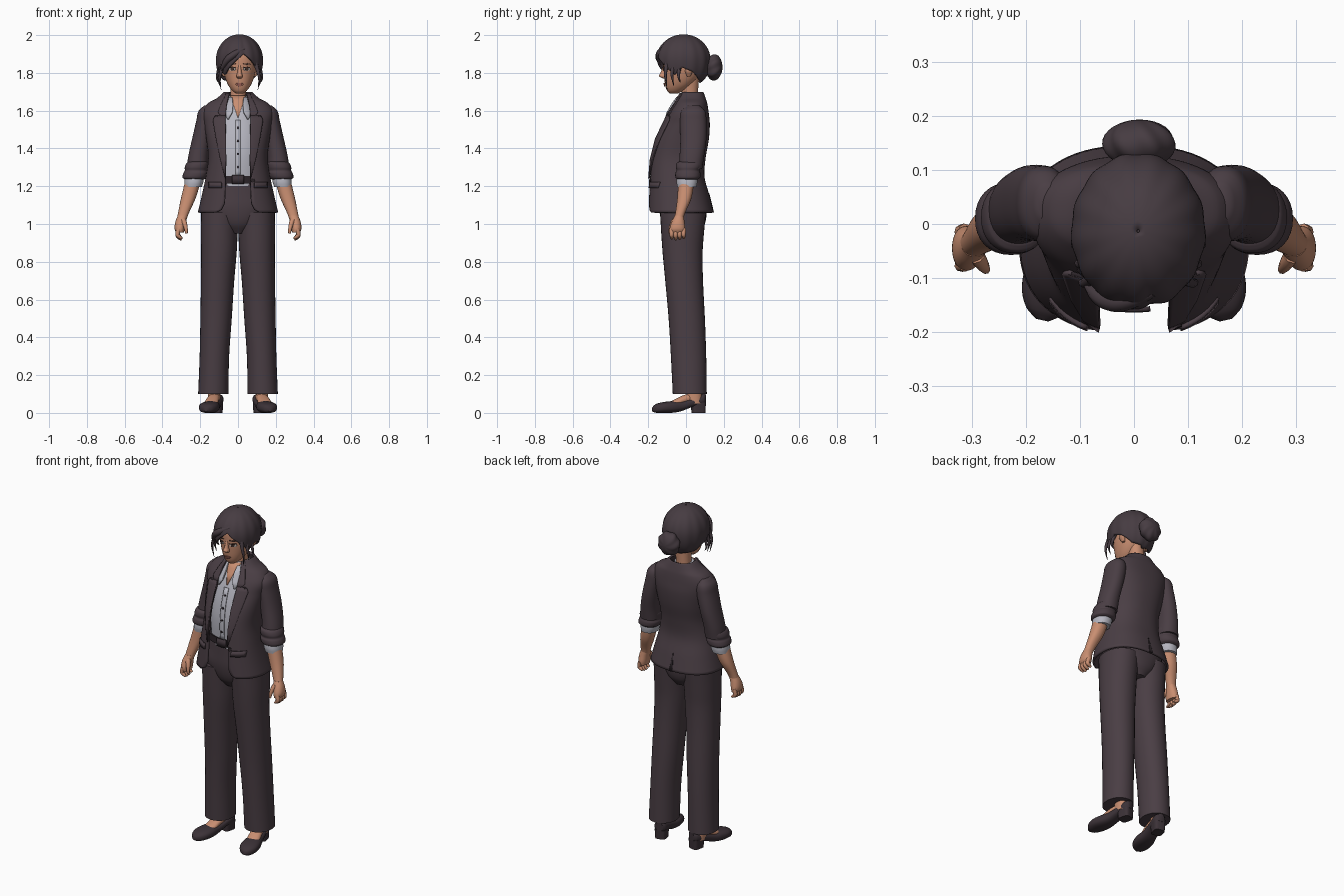
import bpy, bmesh
from math import sin, cos, pi, asin, acos, radians
from mathutils import Matrix, Vector

cube = bpy.data.objects.get("Cube")
if cube:
    bpy.data.objects.remove(cube, do_unlink=True)


def material(name, r, g, b):
    m = bpy.data.materials.new(name)
    m.use_nodes = True
    m.diffuse_color = (r, g, b, 1)
    m.node_tree.nodes["Principled BSDF"].inputs["Base Color"].default_value = (r, g, b, 1)
    return m


SUIT = material("suit charcoal plum", .068, .048, .058)
HAIR = material("dark brown hair", .062, .045, .054)
SKIN = material("warm skin", .58, .27, .165)
SHIRT = material("pale grey shirt", .47, .47, .53)
SHOE = material("shoe leather", .045, .032, .039)
BELT = material("belt and seams", .025, .018, .022)
LIPS = material("muted lips", .36, .13, .1)
EYE = material("eye white", .6, .55, .52)
IRIS = material("iris and brow", .06, .032, .025)


def finish(name, bm, mat, matrix=None, thick=0, angle=45):
    bmesh.ops.recalc_face_normals(bm, faces=bm.faces)
    mesh = bpy.data.meshes.new(name)
    bm.to_mesh(mesh)
    bm.free()
    if matrix:
        mesh.transform(matrix)
    mesh.polygons.foreach_set("use_smooth", [True] * len(mesh.polygons))
    mesh.set_sharp_from_angle(angle=radians(angle))
    mesh.materials.append(mat)
    ob = bpy.data.objects.new(name, mesh)
    bpy.context.collection.objects.link(ob)
    if thick:
        mod = ob.modifiers.new("thickness", 'SOLIDIFY')
        mod.thickness = thick
        mod.offset = 0
    return ob


def grid(name, rows, mat, closed=False, caps=False, **kw):
    """Skin equal rows of points into a sheet or tube."""
    bm = bmesh.new()
    vs = [[bm.verts.new(p) for p in row] for row in rows]
    n = len(vs[0])
    for a, b in zip(vs, vs[1:]):
        for i in range(n if closed else n - 1):
            j = (i + 1) % n
            bm.faces.new((a[i], a[j], b[j], b[i]))
    if caps:
        bm.faces.new(vs[0])
        bm.faces.new(vs[-1])
    return finish(name, bm, mat, **kw)


def lerp_table(table, t):
    for a, b in zip(table, table[1:]):
        if t <= b[0]:
            f = max(0, (t - a[0]) / (b[0] - a[0]))
            return a[1] + f * (b[1] - a[1])
    return table[-1][1]


def section(rings, z):
    """Smoothly interpolated (centre x, front y, back y, half width) at z."""
    k = next((i for i in range(len(rings) - 2) if z <= rings[i + 1][0]), len(rings) - 2)
    a, b = rings[k], rings[k + 1]
    p, q = rings[max(k - 1, 0)], rings[min(k + 2, len(rings) - 1)]
    h = b[0] - a[0]
    t = min(max((z - a[0]) / h, 0), 1)
    out = []
    for i in range(1, 5):
        m0 = (b[i] - p[i]) / (b[0] - p[0]) * h
        m1 = (q[i] - a[i]) / (q[0] - a[0]) * h
        d = b[i] - a[i]
        out.append(a[i] + t * (m0 + t * (3 * d - 2 * m0 - m1 + t * (m0 + m1 - 2 * d))))
    return out


def around(rings, z, a, p):
    cx, f, b, rx = section(rings, z)
    s, c = sin(a), cos(a)
    s, c = (abs(v) ** (2 / p) * (1 if v > 0 else -1) for v in (s, c))
    return Vector((cx + rx * s, (f + b) / 2 - (b - f) / 2 * c, z))


def levels(rings, steps=4):
    zs = [a[0] + (b[0] - a[0]) * i / steps for a, b in zip(rings, rings[1:]) for i in range(steps)]
    return zs + [rings[-1][0]]


def loft(name, rings, mat, p=2.2, n=32, **kw):
    rows = [[around(rings, z, 2 * pi * i / n, p) for i in range(n)] for z in levels(rings)]
    return grid(name, rows, mat, closed=True, caps=True, **kw)


def open_loft(name, rings, gap, mat, p, thick, n=56):
    """Tube left open at the front between x = -gap and x = gap."""
    rows = []
    for z in levels(rings, 6):
        a0 = asin(min(lerp_table(gap, z) / section(rings, z)[3], .95) ** (p / 2))
        rows.append([around(rings, z, a0 + (2 * pi - 2 * a0) * i / n, p) for i in range(n + 1)])
    return grid(name, rows, mat, thick=thick)


def patch(name, rows, rings, mat, p=2.2, off=.004, thick=.005, side=1, back=False, n=8):
    """Thin plate laid on a lofted surface, from rows of (z, x0, x1)."""
    pts = []
    for z, x0, x1 in rows:
        cx, f, b, rx = section(rings, z)
        line = []
        for i in range(n + 1):
            x = side * (x0 + (x1 - x0) * i / n)
            k = (1 - min(abs((x - cx) / rx), .98) ** p) ** (1 / p) * (b - f) / 2
            y = (f + b) / 2 + (k + off if back else -k - off)
            line.append((x, y, z))
        pts.append(line)
    return grid(name, pts, mat, thick=thick)


def oval(x, z, w, h, n=10):
    return [(z + h * cos(pi * (i + .2) / (n + .4)), x - w * sin(pi * (i + .2) / (n + .4)),
             x + w * sin(pi * (i + .2) / (n + .4))) for i in range(n + 1)]


def rod(name, pts, radii, mat):
    cu = bpy.data.curves.new(name, 'CURVE')
    cu.dimensions = '3D'
    cu.bevel_depth = 1
    cu.bevel_resolution = 2
    cu.use_fill_caps = True
    sp = cu.splines.new('NURBS')
    sp.points.add(len(pts) - 1)
    for q, co, r in zip(sp.points, pts, radii):
        q.co = (*co, 1)
        q.radius = r
    sp.use_endpoint_u = True
    sp.order_u = 3
    sp.resolution_u = 6
    cu.materials.append(mat)
    bpy.context.collection.objects.link(bpy.data.objects.new(name, cu))


# Torso: jacket, shirt, hips (each ring: z, centre x, front y, back y, half width)
jacket = [(1.06, 0, -.198, .14, .207), (1.15, 0, -.195, .118, .186), (1.25, 0, -.19, .092, .165),
          (1.35, 0, -.182, .098, .152), (1.45, 0, -.155, .115, .162), (1.53, 0, -.115, .12, .174),
          (1.59, 0, -.085, .114, .182), (1.635, 0, -.055, .107, .155), (1.66, 0, -.042, .1, .11),
          (1.695, 0, -.028, .088, .07)]
shirt = [(1.2, 0, -.142, .07, .13), (1.35, 0, -.148, .07, .128), (1.45, 0, -.135, .09, .13),
         (1.53, 0, -.112, .09, .12), (1.6, 0, -.084, .08, .09), (1.64, 0, -.06, .075, .066),
         (1.68, 0, -.036, .07, .052)]
hips = [(.95, 0, -.09, .07, .05), (1, 0, -.125, .1, .12), (1.08, 0, -.142, .11, .18),
        (1.16, 0, -.142, .1, .16), (1.25, 0, -.14, .075, .135)]
opening = [(1.06, .115), (1.075, .088), (1.11, .07), (1.25, .064), (1.5, .07), (1.62, .064), (1.7, .045)]
open_loft("jacket", jacket, opening, SUIT, 2.4, .012)
loft("shirt", shirt, SHIRT)
loft("trouser_hips", hips, SUIT)
patch("jacket_vent", [(1.06, -.012, .012), (1.11, -.006, .006), (1.16, -.001, .001)], jacket, BELT, 2.4, .006, back=True)
patch("shirt_placket", [(z / 100, -.014, .014) for z in range(125, 157, 3)], shirt, SHIRT, n=2)
for i in range(4):
    patch("shirt_button", oval(0, 1.3 + i * .07, .006, .006), shirt, BELT, off=.008)
patch("neck_opening", [(1.565, -.002, .002), (1.62, -.02, .02), (1.65, -.032, .032), (1.68, -.04, .04)], shirt, SKIN)
loft("belt", [(1.215, 0, -.15, .085, .147), (1.255, 0, -.15, .085, .142)], BELT)
patch("belt_buckle", [(1.212, -.03, .03), (1.258, -.03, .03)], hips, SHOE, off=.018, thick=.009)
for s in (1, -1):
    patch("lapel", [(1.24, .064, .066), (1.34, .063, .092), (1.45, .064, .115), (1.55, .066, .132),
                    (1.572, .066, .12)], jacket, SUIT, 2.4, .012, .008, s)
    patch("jacket_collar", [(1.565, .066, .088), (1.59, .064, .105), (1.63, .06, .09), (1.66, .052, .075),
                            (1.69, .045, .062)], jacket, SUIT, 2.4, .01, .009, s)
    patch("lapel_notch", [(1.568, .09, .12), (1.576, .09, .112)], jacket, BELT, 2.4, .013, .006, s)
    patch("pocket_flap", [(1.19, .085, .152), (1.222, .088, .154)], jacket, SUIT, 2.4, .012, .009, s)
    patch("shirt_collar", [(1.555, .05, .056), (1.59, .03, .066), (1.63, .026, .058), (1.67, .03, .048)],
          shirt, SHIRT, off=.014, thick=.007, side=s)
patch("jacket_button", oval(.078, 1.23, .01, .01), jacket, BELT, 2.4, .009)

# Arms, hands, legs and feet
for s in (1, -1):
    side = "left_" if s > 0 else "right_"

    def limb(name, rings, mat, **kw):
        return loft(side + name, [(z, s * cx, f, b, r) for z, cx, f, b, r in rings], mat, **kw)

    limb("sleeve", [(1.29, .216, -.04, .085, .056), (1.36, .21, -.034, .096, .053), (1.45, .192, -.03, .108, .051),
                    (1.55, .17, -.032, .108, .05), (1.6, .165, -.025, .1, .043), (1.628, .158, .01, .07, .02)], SUIT)
    limb("rolled_cuff", [(1.235, .23, -.042, .062, .05), (1.245, .23, -.055, .075, .063), (1.27, .224, -.056, .076, .065),
                         (1.283, .222, -.05, .072, .06), (1.3, .22, -.054, .08, .062), (1.322, .215, -.05, .084, .058),
                         (1.33, .212, -.038, .08, .05)], SUIT)
    limb("shirt_cuff", [(1.195, .238, -.046, .055, .046), (1.22, .234, -.05, .06, .05), (1.25, .23, -.048, .06, .05)], SHIRT)
    limb("forearm", [(1.02, .299, -.064, -.016, .025), (1.06, .288, -.056, -.004, .029), (1.14, .262, -.046, .03, .039),
                     (1.25, .232, -.04, .045, .042)], SKIN)
    limb("palm", [(.955, .307, -.083, -.008, .021), (.975, .309, -.086, -.004, .027), (1.01, .304, -.076, -.008, .028),
                  (1.045, .293, -.06, -.012, .026)], SKIN)
    for i in range(4):
        y = -.075 + i * .021
        low = .915 + .006 * abs(i - 1.3)
        rod(side + "finger", [(s * .312, y, .975), (s * .324, y - .002, .945), (s * .312, y, low + .01),
                              (s * .298, y, low)], (.013, .012, .011, .006), SKIN)
    rod(side + "thumb", [(s * .29, -.06, 1.02), (s * .275, -.083, .99), (s * .273, -.085, .95)], (.015, .012, .007), SKIN)
    limb("trouser_leg", [(.1, .131, -.07, .11, .08), (.3, .125, -.08, .107, .078), (.5, .116, -.092, .1, .083),
                         (.7, .108, -.11, .09, .088), (.85, .101, -.124, .088, .094), (.95, .099, -.131, .095, .097),
                         (1.06, .095, -.137, .105, .1)], SUIT, p=2.1)
    limb("ankle", [(.05, .128, 0, .085, .03), (.2, .128, .01, .08, .035)], SKIN)
    turn = Matrix.Translation((s * .13, 0, 0)) @ Matrix.Rotation(s * .22, 4, 'Z')
    along = turn @ Matrix.Rotation(pi / 2, 4, 'X')
    loft(side + "foot", [(-.07, 0, .05, .11, .025), (0, 0, .05, .098, .031), (.06, 0, .03, .072, .036),
                         (.1, 0, .02, .05, .03)], SKIN, matrix=along)
    loft(side + "shoe", [(-.105, 0, .05, .1, .02), (-.09, 0, .042, .1, .034), (-.03, 0, .03, .078, .038),
                         (.03, 0, .008, .064, .042), (.08, 0, 0, .062, .051), (.13, 0, 0, .056, .05),
                         (.165, 0, .001, .045, .034), (.182, 0, .008, .03, .012)], SHOE, p=2.5, matrix=along)
    loft(side + "shoe_heel", [(0, 0, .032, .102, .031), (.055, 0, .03, .105, .034)], SHOE, p=4, matrix=turn)

# Head and face
MID = .008
head = [(1.69, MID, -.085, -.045, .018), (1.705, MID, -.1, -.015, .038), (1.735, MID, -.11, .03, .06),
        (1.78, MID, -.116, .07, .078), (1.83, MID, -.12, .09, .088), (1.89, MID, -.12, .1, .09),
        (1.94, MID, -.1, .08, .075), (1.97, MID, -.06, .04, .04)]
loft("head", head, SKIN)
loft("neck", [(1.6, 0, -.03, .06, .045), (1.68, 0, -.022, .062, .041), (1.78, MID, -.03, .07, .045)], SKIN)
loft("nose", [(1.77, MID, -.12, -.1, .011), (1.782, MID, -.143, -.1, .017), (1.8, MID, -.135, -.1, .012),
              (1.845, MID, -.119, -.1, .007)], SKIN)
patch("upper_lip", oval(MID, 1.742, .022, .004), head, LIPS)
patch("lower_lip", oval(MID, 1.734, .016, .005), head, LIPS, off=.005)
for s in (1, -1):
    x = MID + s * .038
    patch("eye", oval(x, 1.82, .018, .009), head, EYE, off=.002)
    patch("iris", oval(x, 1.82, .009, .009), head, IRIS, off=.004)
    patch("eyelid", oval(x, 1.829, .019, .0025), head, IRIS, off=.005)
    patch("brow", oval(x, 1.847, .02, .003), head, IRIS)
    loft("ear", [(1.782, MID + s * .08, .005, .025, .008), (1.81, MID + s * .09, -.005, .035, .013),
                 (1.838, MID + s * .092, .005, .035, .008)], SKIN)

# Hair cap with a side parting; the hairline height depends on the direction
hairline = [(0, 1.9), (.35, 1.865), (.7, 1.825), (1, 1.79), (1.3, 1.83), (1.7, 1.81), (2.2, 1.765), (3.4, 1.75)]
rows = []
for j in range(25):
    row = []
    for i in range(96):
        a = 2 * pi * i / 96 - pi
        end = acos((lerp_table(hairline, abs(a - .2)) - 1.868) / .13)
        t = .02 + (end - .02) * j / 24
        r = sin(t) if t < pi / 2 else sin(t) ** .6
        r *= 1 + .012 * cos(13 * a) * min(t, 1) - .02 * max(0, 1 - abs(a - .2) * 6)
        row.append((MID + .118 * r * sin(a), -.013 - .138 * r * cos(a), 1.868 + .13 * cos(t)))
    rows.append(row)
grid("hair_cap", rows, HAIR, closed=True, thick=.012, angle=60).data.polygons
loft("hair_crown", [(1.9, MID, -.1, .1, .095), (1.95, MID, -.1, .08, .08), (1.993, MID, -.045, .02, .03)], HAIR)

# Coiled bun with twisting ridges
bun = []
for j in range(17):
    t = .02 + (pi - .04) * j / 16
    bun.append([(.01 + .066 * k * sin(a), .148 - .045 * cos(t), 1.83 + .068 * k * cos(a))
                for a in (2 * pi * i / 60 for i in range(60))
                for k in (sin(t) * (1 + .05 * cos(7 * a + 2.5 * t)),)])
grid("hair_bun", bun, HAIR, closed=True, caps=True, angle=70)

# Loose strands framing the face
for s in (1, -1):
    for k in range(3):
        x, y = MID + s * (.095 + .007 * k), -.1 + .035 * k
        rod("hair_strand", [(x - s * .01, y, 1.85), (x + s * .006, y - .012, 1.8), (x + s * .012, y - .005, 1.76),
                            (x + s * .002, y, 1.71 + .02 * k)], (.013, .009, .005, .001), HAIR)
rod("swept_fringe", [(.035, -.125, 1.93), (-.02, -.15, 1.9), (-.07, -.135, 1.86), (-.09, -.11, 1.81)],
    (.01, .02, .018, .004), HAIR)
